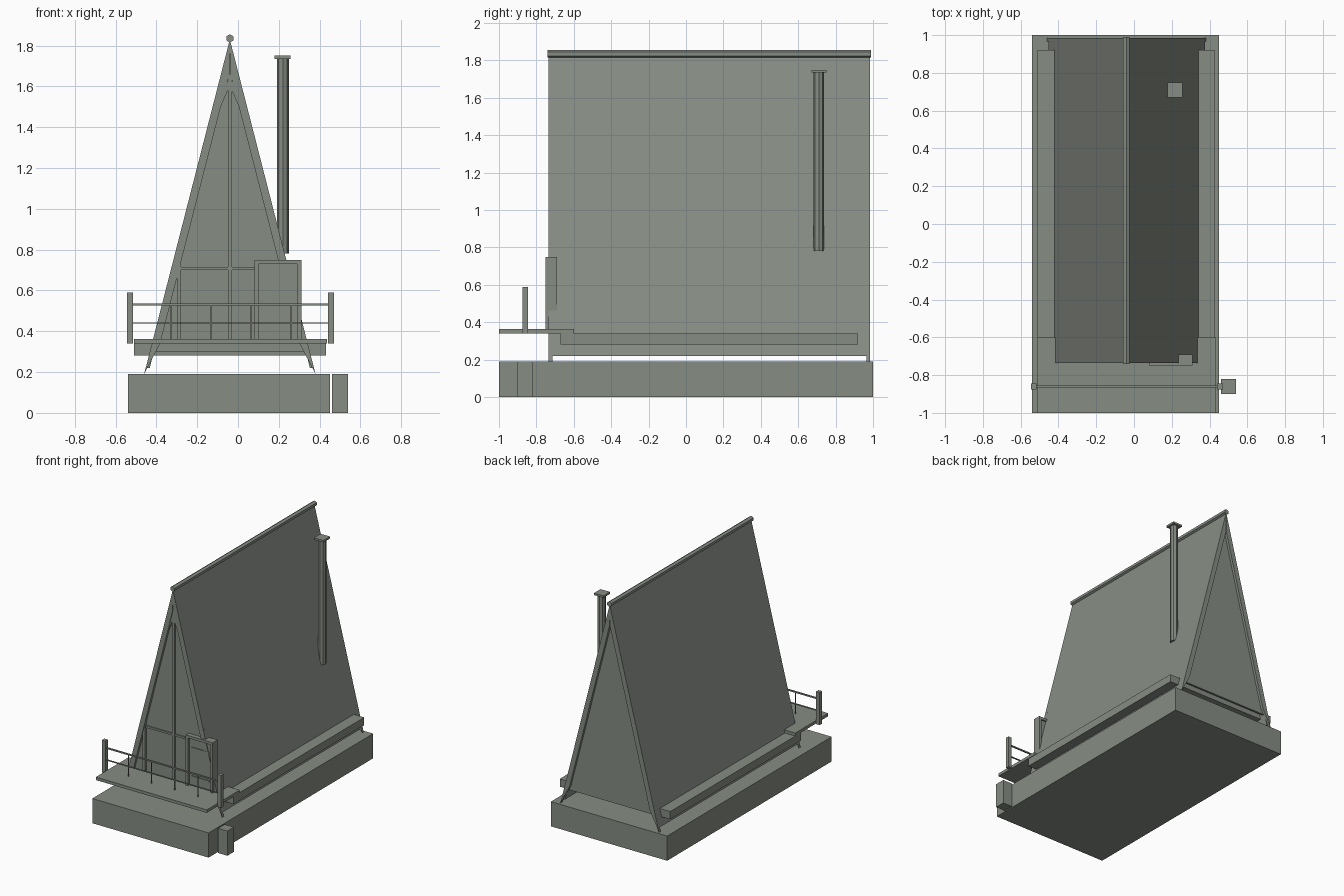
import bpy, math

cube = bpy.data.objects.get("Cube")
if cube:
    bpy.data.objects.remove(cube, do_unlink=True)

grey = bpy.data.materials.new("sage grey")
grey.use_nodes = True
colour = (0.24, 0.265, 0.23, 1)
grey.diffuse_color = colour
grey.node_tree.nodes["Principled BSDF"].inputs["Base Color"].default_value = colour

MID = -0.04            # ridge line in x
TOP, FOOT = 1.83, 0.19
SPREAD = 0.42          # half width at the foot


def slope(z):
    """Half width of the A-frame at height z."""
    return SPREAD * (TOP - z) / (TOP - FOOT)


def prism(name, outline, y0, y1):
    """Extrude an x-z outline along y."""
    n = len(outline)
    verts = [(x, y, z) for y in (y0, y1) for x, z in outline]
    faces = [tuple(range(n)), tuple(range(2 * n - 1, n - 1, -1))]
    faces += [(i, i + n, (i + 1) % n + n, (i + 1) % n) for i in range(n)]
    mesh = bpy.data.meshes.new(name)
    mesh.from_pydata(verts, [], faces)
    mesh.materials.append(grey)
    obj = bpy.data.objects.new(name, mesh)
    bpy.context.collection.objects.link(obj)
    # Outlines may run either way round, so make the normals face outward
    import bmesh
    bm = bmesh.new()
    bm.from_mesh(mesh)
    bmesh.ops.recalc_face_normals(bm, faces=bm.faces)
    bm.to_mesh(mesh)
    bm.free()
    return obj


def box(name, x0, x1, y0, y1, z0, z1):
    return prism(name, [(x0, z0), (x1, z0), (x1, z1), (x0, z1)], y0, y1)


def rod(name, sides, radius, length, centre, turn=(0, 0, 0)):
    bpy.ops.mesh.primitive_cylinder_add(vertices=sides, radius=radius, depth=length,
                                        location=centre, rotation=turn)
    obj = bpy.context.object
    obj.name = name
    obj.data.materials.append(grey)


# Ground slab, step block and raised floor
box("foundation", -0.54, 0.45, -1, 1, 0, 0.19)
box("step_block", 0.46, 0.54, -0.9, -0.82, 0, 0.19)
box("floor", -0.51, 0.43, -0.67, 0.92, 0.28, 0.34)

# Roof panels and pointed rafters, one set for each side
for side, tag in ((1, "left"), (-1, "right")):
    def at(z, inset):
        return (MID + side * max(slope(z) - inset, 0), z)

    prism(tag + "_roof", [at(TOP, 0), at(0.22, 0), at(0.22, 0.02), at(1.75, 0.02)],
          -0.72, 0.97)
    for y, end in ((-0.735, "front"), (0.965, "back")):
        prism(f"{end}_{tag}_rafter",
              [at(TOP, 0), at(FOOT, 0), at(0.34, 0.04), at(1.67, 0.04)], y, y + 0.02)

rod("ridge_cap", 6, 0.02, 1.73, (MID, 0.125, 1.835), (math.pi / 2, 0, 0))

# Gable walls, set back behind the rafters
for y, end in ((-0.715, "front"), (0.945, "back")):
    w = slope(0.3) - 0.01
    prism(end + "_gable", [(MID - w, 0.3), (MID + w, 0.3), (MID, 1.79)], y, y + 0.015)

# Glazing bars on the front gable
box("centre_mullion", MID - 0.01, MID + 0.01, -0.73, -0.71, 0.36, 1.66)
for side in (1, -1):
    x = MID + side * 0.25
    box("side_mullion", x - 0.01, x + 0.01, -0.73, -0.71, 0.36, 0.82)
    a, b = MID + side * 0.01, MID + side * 0.045
    prism("top_brace", [(a, 1.63), (a, 1.58), (b, 1.5), (b, 1.53)], -0.73, -0.71)
box("transom", -0.3, 0.1, -0.725, -0.71, 0.7, 0.715)

# Entrance door with its frame
box("door", 0.1, 0.29, -0.73, -0.7, 0.36, 0.735)
for x in (0.08, 0.29):
    box("door_jamb", x, x + 0.02, -0.75, -0.69, 0.36, 0.75)
box("door_head", 0.08, 0.31, -0.75, -0.69, 0.73, 0.75)
for z in (0.43, 0.65):
    box("door_rail", 0.12, 0.27, -0.737, -0.73, z, z + 0.01)

# Front deck with railing
box("deck", -0.51, 0.435, -1, -0.6, 0.34, 0.363)
for x in (-0.545, 0.44):
    box("deck_post", x, x + 0.03, -0.875, -0.845, 0.34, 0.59)
for z, h in ((0.527, 0.01), (0.437, 0.006)):
    box("hand_rail", -0.53, 0.455, -0.865, -0.855, z, z + h)
for i in range(4):
    x = -0.33 + 0.197 * i
    box("baluster", x - 0.003, x + 0.003, -0.863, -0.857, 0.36, 0.53)

# Chimney pipe and cap
rod("chimney", 8, 0.029, 0.96, (0.22, 0.71, 1.26))
box("chimney_cap", 0.178, 0.258, 0.67, 0.75, 1.735, 1.75)
